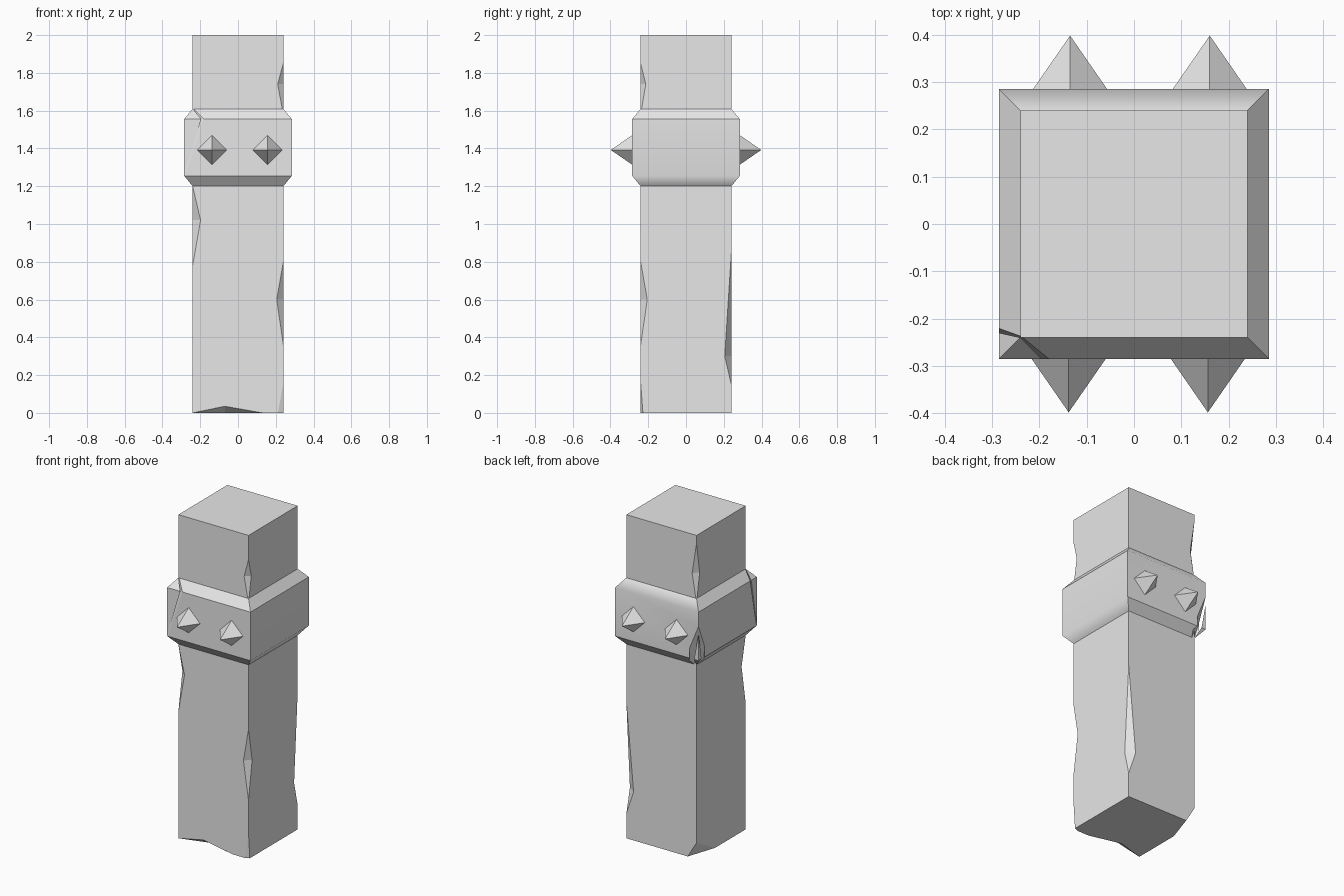
import bpy, bmesh
from math import radians
from mathutils import Vector, Matrix

cube = bpy.data.objects.get("Cube")
if cube:
    bpy.data.objects.remove(cube, do_unlink=True)

stone = bpy.data.materials.new("light grey stone")
stone.use_nodes = True
GREY = (0.8, 0.8, 0.8, 1)
stone.diffuse_color = GREY
stone.node_tree.nodes["Principled BSDF"].inputs["Base Color"].default_value = GREY


def add_object(name, bm):
    bmesh.ops.recalc_face_normals(bm, faces=bm.faces)
    mesh = bpy.data.meshes.new(name)
    bm.to_mesh(mesh)
    bm.free()
    mesh.materials.append(stone)
    obj = bpy.data.objects.new(name, mesh)
    bpy.context.collection.objects.link(obj)
    return obj


def square_stack(name, profile):
    """Solid of square rings, given as (half width, height) pairs."""
    bm = bmesh.new()
    rings = [[bm.verts.new((sx * w, sy * w, z))
              for sx, sy in ((-1, -1), (1, -1), (1, 1), (-1, 1))]
             for w, z in profile]
    for low, high in zip(rings, rings[1:]):
        for i in range(4):
            j = (i + 1) % 4
            bm.faces.new((low[i], low[j], high[j], high[i]))
    bm.faces.new(rings[0])
    bm.faces.new(rings[-1])
    return add_object(name, bm)


def chip(target, start, end, a, b):
    """Knock a folded chip out of the edge start-end, folding along a-b."""
    start, end, a, b = map(Vector, (start, end, a, b))
    mid, side = (a + b) / 2, b - a
    outline = (mid, mid.lerp(start, 1.5), mid.lerp(end, 1.5))
    bm = bmesh.new()
    for s in (-1, 1):
        for p in outline:
            bm.verts.new(p + side * s)
    bmesh.ops.convex_hull(bm, input=bm.verts)
    cutter = add_object("chip_cutter", bm)
    cutter.hide_render = True
    mod = target.modifiers.new("chip", 'BOOLEAN')
    mod.operation, mod.solver, mod.object = 'DIFFERENCE', 'EXACT', cutter
    deps = bpy.context.evaluated_depsgraph_get()
    mesh = bpy.data.meshes.new_from_object(target.evaluated_get(deps))
    target.modifiers.clear()
    target.data = mesh
    bpy.data.objects.remove(cutter, do_unlink=True)


def corner_chip(target, w, sx, sy, z0, zmid, z1, dx, dy):
    """Chip on an upright corner edge, dx and dy wide on the two faces."""
    x, y = sx * w, sy * w
    chip(target, (x, y, z0), (x, y, z1),
         (x - sx * dx, y, zmid), (x, y - sy * dy, zmid))


# Post with chipped edges
W = 0.24
post = square_stack("post", [(W, 0), (W, 2)])
for args in ((1, -1, 0.36, 0.6, 0.8, 0.035, 0.035),
             (1, -1, 1.58, 1.74, 1.85, 0.03, 0.027),
             (-1, -1, 0.78, 1.02, 1.2, 0.042, 0.04),
             (1, 1, 0.15, 0.3, 0.85, 0.05, 0.035),
             (-1, 1, 1.58, 1.76, 1.95, 0.03, 0.03),
             (-1, 1, -0.1, 0, 0.1, 0.06, 0.18),
             (1, -1, -0.16, 0, 0.16, 0.028, 0.012)):
    corner_chip(post, W, *args)
chip(post, (-W, -W, 0), (0.13, -W, 0), (-0.07, -W, 0.035), (-0.07, -0.19, 0))

# Collar with bevelled rims and two chipped corners
C, LOW, HIGH = 0.285, 1.255, 1.555
collar = square_stack("collar", [(W, 1.2), (C, LOW), (C, HIGH), (W, 1.61)])
chip(collar, (-W, -W, 1.61), (-C, -C, LOW), (-0.195, -C, HIGH), (-C, -0.23, HIGH))
chip(collar, (-W, W, 1.2), (-C, C, 1.42), (-0.255, C, LOW), (-C, 0.255, LOW))

# Collar shading: two worn, soft rim edges, all others sharp
bm = bmesh.new()
bm.from_mesh(collar.data)
for face in bm.faces:
    face.smooth = True
for edge in bm.edges:
    m = (edge.verts[0].co + edge.verts[1].co) / 2
    soft = (m.x > 0.28 and abs(m.z - LOW) < 0.01 and abs(m.y) < 0.2) or \
           (m.y > 0.28 and abs(m.z - HIGH) < 0.01 and abs(m.x) < 0.2)
    edge.smooth = soft
bm.to_mesh(collar.data)
bm.free()
weighted = collar.modifiers.new("weighted normals", 'WEIGHTED_NORMAL')
weighted.keep_sharp = True

# Four-sided spikes, two on the front and two on the back
for face_name, sy, xs in (("front", -1, (-0.138, 0.156)), ("back", 1, (-0.135, 0.16))):
    for side, x in zip(("right", "left"), xs):
        bm = bmesh.new()
        bmesh.ops.create_cone(bm, cap_ends=True, segments=4, radius1=0.083,
                              radius2=0, depth=0.12,
                              matrix=Matrix.Translation((x, sy * 0.338, 1.392))
                              @ Matrix.Rotation(radians(-90 * sy), 4, 'X'))
        bmesh.ops.remove_doubles(bm, verts=bm.verts, dist=0.0001)
        add_object(f"{face_name}_{side}_spike", bm)
